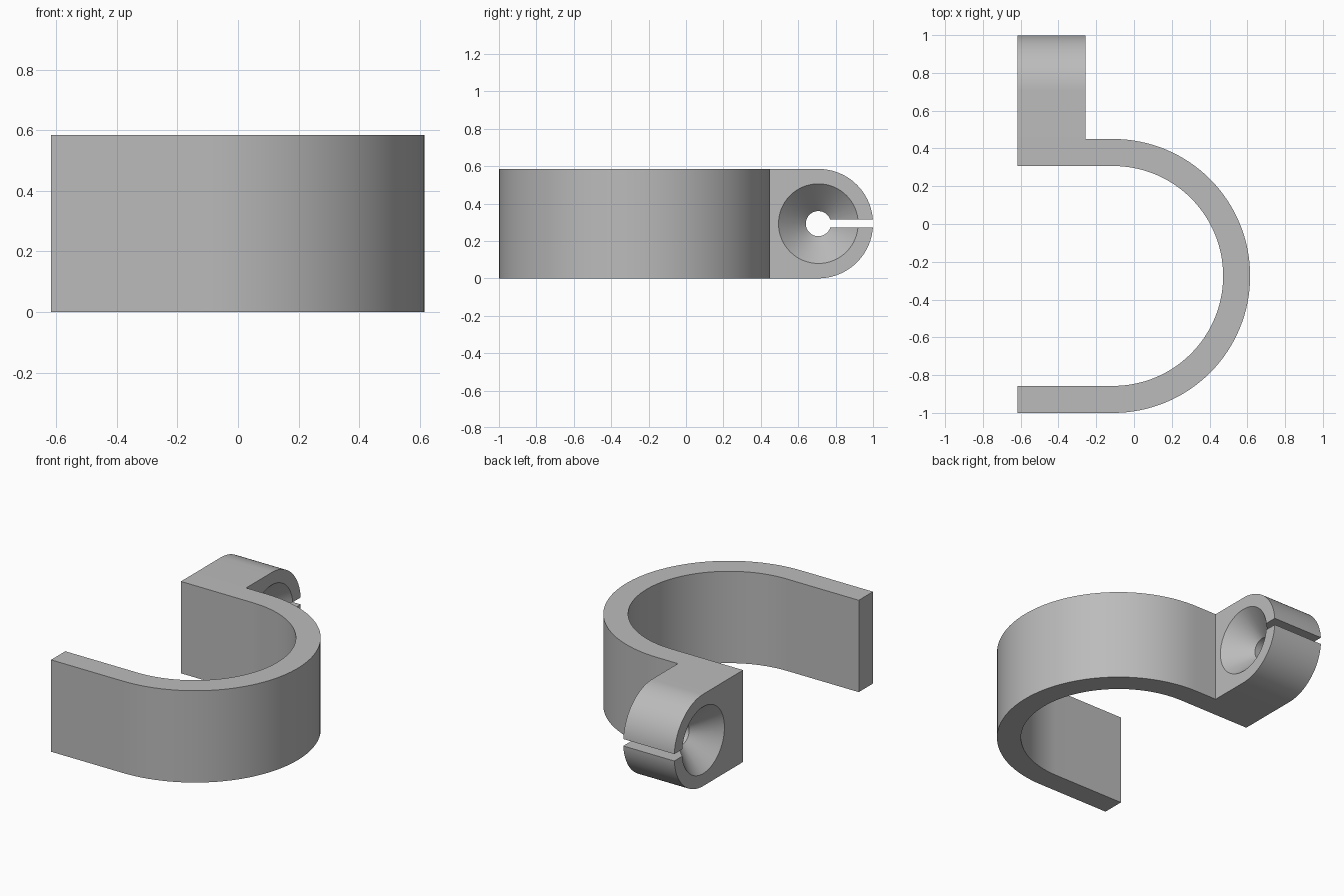
import bpy
import bmesh
from math import cos, sin, pi, radians
from mathutils import Matrix, Vector

cube = bpy.data.objects.get("Cube")
if cube:
    bpy.data.objects.remove(cube, do_unlink=True)

HEIGHT = 0.585
MID = HEIGHT / 2
BACK_X = -0.617            # open end of the clip
LUG_X = -0.258             # inner end of the lug
PIVOT_Y = 1 - MID          # centre of the lug's round end

grey = bpy.data.materials.new("plain grey")
grey.use_nodes = True
colour = (0.5, 0.5, 0.5, 1)
grey.diffuse_color = colour
grey.node_tree.nodes["Principled BSDF"].inputs["Base Color"].default_value = colour


def arc(cx, cy, radius, start, end, steps):
    angles = [start + (end - start) * i / steps for i in range(steps + 1)]
    return [(cx + radius * cos(a), cy + radius * sin(a)) for a in angles]


def finish(bm, name):
    bmesh.ops.recalc_face_normals(bm, faces=bm.faces)
    mesh = bpy.data.meshes.new(name)
    bm.to_mesh(mesh)
    bm.free()
    mesh.materials.append(grey)
    obj = bpy.data.objects.new(name, mesh)
    bpy.context.collection.objects.link(obj)
    return obj


def extrude(name, points, direction):
    bm = bmesh.new()
    face = bm.faces.new([bm.verts.new(p) for p in points])
    new = bmesh.ops.extrude_face_region(bm, geom=[face])["geom"]
    verts = [v for v in new if isinstance(v, bmesh.types.BMVert)]
    bmesh.ops.translate(bm, verts=verts, vec=Vector(direction))
    return finish(bm, name)


def lathe_x(name, profile, centre, steps):
    bm = bmesh.new()
    rings = []
    for x, r in profile:
        rings.append([bm.verts.new((x, centre[0] + u, centre[1] + v))
                      for u, v in arc(0, 0, r, 0, 2 * pi, steps)[:-1]])
    for a, b in zip(rings, rings[1:]):
        for i in range(steps):
            j = (i + 1) % steps
            bm.faces.new((a[i], a[j], b[j], b[i]))
    bm.faces.new(rings[0])
    bm.faces.new(rings[-1])
    return finish(bm, name)


def combine(target, other, operation):
    mod = target.modifiers.new(operation.title(), "BOOLEAN")
    mod.operation = operation
    mod.solver = "EXACT"
    mod.object = other
    bpy.context.view_layer.objects.active = target
    bpy.ops.object.modifier_apply(modifier=mod.name)
    bpy.data.objects.remove(other, do_unlink=True)


# U-shaped strap
cx, cy, outer, inner = -0.11, -0.275, 0.725, 0.582
outline = [(BACK_X, cy - outer)]
outline += arc(cx, cy, outer, -pi / 2, pi / 2, 64)
outline += [(BACK_X, cy + outer), (BACK_X, cy + inner)]
outline += arc(cx, cy, inner, pi / 2, -pi / 2, 64)
outline += [(BACK_X, cy - inner)]
clip = extrude("clip_body", [(x, y, 0) for x, y in outline], (0, 0, HEIGHT))

# Round-ended lug
side = [(cy + inner, 0)]
side += arc(PIVOT_Y, MID, MID, -pi / 2, pi / 2, 48)
side += [(cy + inner, HEIGHT)]
lug = extrude("lug", [(BACK_X, y, z) for y, z in side], (LUG_X - BACK_X, 0, 0))
combine(clip, lug, "UNION")

# Hole countersunk at both ends
wide, narrow, extra = 0.213, 0.067, 0.02
depth = wide - narrow
hole = lathe_x("hole_cutter", [
    (BACK_X - extra, wide + extra), (BACK_X + depth, narrow),
    (LUG_X - depth, narrow), (LUG_X + extra, wide + extra)], (PIVOT_Y, MID), 64)
combine(clip, hole, "DIFFERENCE")

# Slit from the hole to the round end
bm = bmesh.new()
bmesh.ops.create_cube(bm, size=1, matrix=Matrix.LocRotScale(
    Vector(((BACK_X + LUG_X) / 2, PIVOT_Y + 0.2, MID)), None, Vector((0.6, 0.4, 0.044))))
combine(clip, finish(bm, "slit_cutter"), "DIFFERENCE")

# Smooth curves, sharp corners
bpy.ops.object.select_all(action="DESELECT")
clip.select_set(True)
bpy.context.view_layer.objects.active = clip
bpy.ops.object.shade_smooth_by_angle(angle=radians(30))
